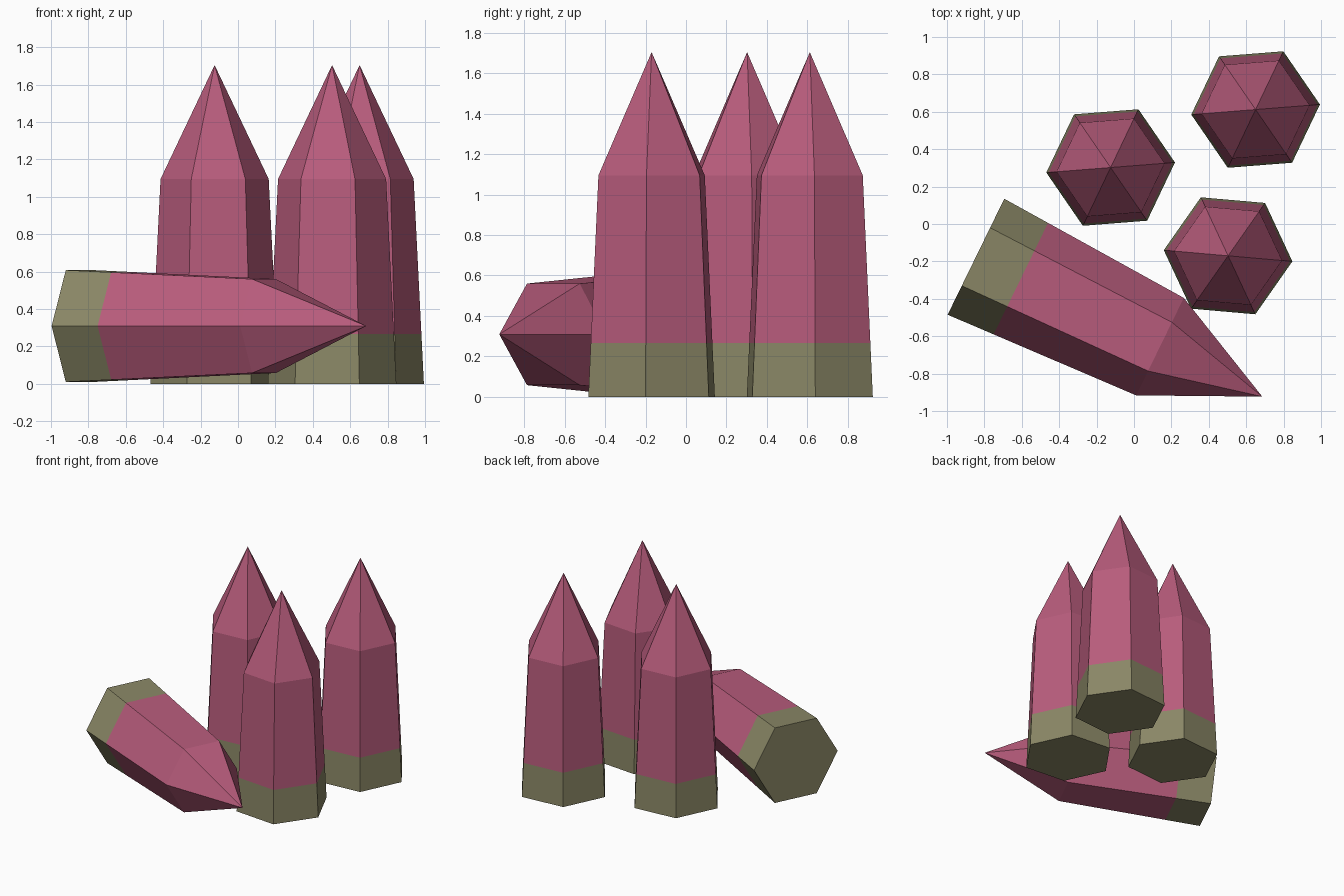
import bpy, bmesh, math
from mathutils import Matrix, Vector

if "Cube" in bpy.data.objects:
    bpy.data.objects.remove(bpy.data.objects["Cube"])


def material(name, rgb):
    m = bpy.data.materials.new(name)
    m.diffuse_color = (*rgb, 1)
    m.use_nodes = True
    m.node_tree.nodes["Principled BSDF"].inputs["Base Color"].default_value = m.diffuse_color
    return m


PINK = material("crystal_pink", (0.479, 0.107, 0.202))
OLIVE = material("base_olive", (0.254, 0.242, 0.133))

R_BASE, R_SHOULDER = 0.345, 0.29
Z_BAND, Z_SHOULDER, Z_TIP = 0.267, 1.095, 1.704


def crystal(name, matrix):
    """Tapered six-sided shaft with an olive foot and a pointed tip."""
    bm = bmesh.new()
    r_band = R_BASE + (R_SHOULDER - R_BASE) * Z_BAND / Z_SHOULDER
    rings = []
    for z, r in ((0, R_BASE), (Z_BAND, r_band), (Z_SHOULDER, R_SHOULDER)):
        rings.append([bm.verts.new((r * math.cos(i * math.pi / 3),
                                    r * math.sin(i * math.pi / 3), z)) for i in range(6)])
    tip = bm.verts.new((0, 0, Z_TIP))
    bm.faces.new(rings[0][::-1])
    for i in range(6):
        j = (i + 1) % 6
        for lo, hi in zip(rings, rings[1:]):
            bm.faces.new((lo[i], lo[j], hi[j], hi[i]))
        bm.faces.new((rings[2][i], rings[2][j], tip))
    # Everything below the band line is olive
    for f in bm.faces:
        f.material_index = 1 if f.calc_center_median().z < Z_BAND else 0
    mesh = bpy.data.meshes.new(name)
    bm.to_mesh(mesh)
    bm.free()
    mesh.materials.append(PINK)
    mesh.materials.append(OLIVE)
    obj = bpy.data.objects.new(name, mesh)
    obj.matrix_world = matrix
    bpy.context.collection.objects.link(obj)


# Three standing crystals: x, y, turn in degrees
for name, x, y, turn in (("left_crystal", -0.125, 0.302, 4.5),
                         ("back_crystal", 0.65, 0.612, 4.5),
                         ("front_crystal", 0.503, -0.17, -5)):
    crystal(name, Matrix.Translation((x, y, 0)) @ Matrix.Rotation(math.radians(turn), 4, 'Z'))

# Fallen crystal lying on one flat side, tip towards the front right
axis = Vector((1.525, -0.745, 0)).normalized()
side = Vector((-axis.y, axis.x, 0))
up = axis.cross(side)
lie = Matrix((side, up, axis)).transposed().to_4x4()
crystal("fallen_crystal", Matrix.Translation((-0.845, -0.175, 0.309)) @ lie)
